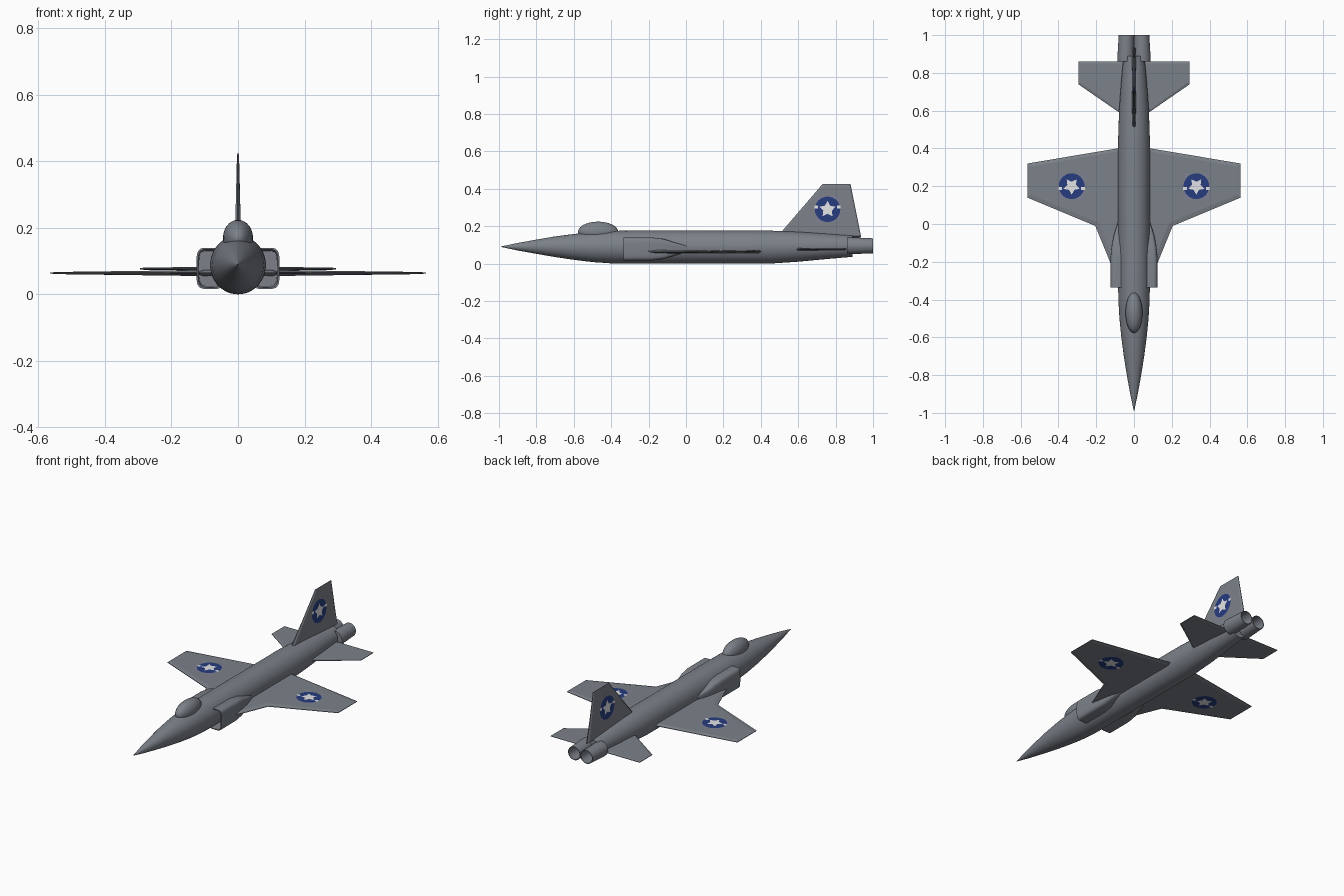
import bpy, bmesh
from math import sin, cos, pi, copysign, radians
from mathutils import Vector

cube = bpy.data.objects.get("Cube")
if cube:
    bpy.data.objects.remove(cube, do_unlink=True)


def material(name, rgb):
    m = bpy.data.materials.new(name)
    m.use_nodes = True
    m.diffuse_color = (*rgb, 1)
    m.node_tree.nodes["Principled BSDF"].inputs["Base Color"].default_value = (*rgb, 1)
    return m


GREY = material("airframe grey", (0.20, 0.22, 0.25))
PALE = material("faded blue grey", (0.21, 0.22, 0.30))
BLUE = material("insignia blue", (0.02, 0.045, 0.21))
WHITE = material("insignia white", (0.80, 0.80, 0.83))


def finish(bm, name, mats, mirror=False, smooth=None):
    """Turn a bmesh into an object, optionally mirrored and smooth shaded."""
    mesh = bpy.data.meshes.new(name)
    bm.to_mesh(mesh)
    bm.free()
    for m in mats:
        mesh.materials.append(m)
    ob = bpy.data.objects.new(name, mesh)
    bpy.context.collection.objects.link(ob)
    if mirror:
        ob.modifiers.new("Mirror", "MIRROR").use_mirror_merge = False
    if smooth:
        bpy.ops.object.select_all(action="DESELECT")
        ob.select_set(True)
        bpy.context.view_layer.objects.active = ob
        bpy.ops.object.shade_smooth_by_angle(angle=radians(smooth))
    return ob


def loft(name, sections, power=2, sides=40, mirror=False):
    """Skin rounded sections (y, centre x, centre z, half width, half height)."""
    bm = bmesh.new()
    rings = []
    for y, cx, cz, hw, hh in sections:
        ring = []
        for i in range(sides):
            c, s = cos(2 * pi * i / sides), sin(2 * pi * i / sides)
            x = copysign(abs(c) ** (2 / power), c)
            z = copysign(abs(s) ** (2 / power), s)
            ring.append(bm.verts.new((cx + hw * x, y, cz + hh * z)))
        rings.append(ring)
    for a, b in zip(rings, rings[1:]):
        for i in range(sides):
            j = (i + 1) % sides
            bm.faces.new((a[i], a[j], b[j], b[i]))
    bm.faces.new(rings[0])
    bm.faces.new(rings[-1])
    bmesh.ops.recalc_face_normals(bm, faces=bm.faces)
    return finish(bm, name, [GREY], mirror, 35)


def taper(root, tip, t_root, t_tip):
    """Half thickness as a linear function of the span."""
    return lambda a: t_root + (t_tip - t_root) * (a - root) / (tip - root)


def airfoil(name, outline, place, thick, inset, mirror=False):
    """Thin surface with bevelled edges from a (span, y) outline."""
    bm = bmesh.new()
    edge = 0.0015
    sheets = [[bm.verts.new(place(a, b, s * edge)) for a, b in outline] for s in (1, -1)]
    caps = [bm.faces.new(v) for v in sheets]
    for i in range(len(outline)):
        j = (i + 1) % len(outline)
        bm.faces.new((sheets[0][i], sheets[0][j], sheets[1][j], sheets[1][i]))
    bmesh.ops.recalc_face_normals(bm, faces=bm.faces)
    bmesh.ops.inset_individual(bm, faces=caps, thickness=inset)
    # Raise the inset faces to the full thickness
    origin, span, out = place(0, 0, 0), place(1, 0, 0) - place(0, 0, 0), place(0, 0, 1) - place(0, 0, 0)
    for face, s in zip(caps, (1, -1)):
        for v in face.verts:
            a = (v.co - origin).dot(span)
            v.co += out * s * (thick(a) - edge)
    bmesh.ops.recalc_face_normals(bm, faces=bm.faces)
    return finish(bm, name, [GREY], mirror)


def box(u, v, hu, hv):
    return [(u - hu, v - hv), (u + hu, v - hv), (u + hu, v + hv), (u - hu, v + hv)]


def roundel(name, locate, place, thick, mirror=False):
    """Painted star badge laid on both sides of a surface."""
    disc = [(0.068 * cos(pi * i / 16), 0.068 * sin(pi * i / 16)) for i in range(32)]
    star = []
    for i in range(10):
        r = 0.024 if i % 2 else 0.045
        star.append((r * sin(pi * i / 5), r * cos(pi * i / 5)))
    layers = [(box(0, 0, 0.068, 0.068), 0, 0.001), (disc, 1, 0.002), (star, 2, 0.003)]
    layers += [(box(s * 0.06, 0.012, 0.01, 0.008), 2, 0.003) for s in (1, -1)]
    bm = bmesh.new()
    out = place(0, 0, 1) - place(0, 0, 0)
    for points, index, lift in layers:
        for s in (1, -1):
            verts = []
            for u, v in points:
                a, b = locate(u, v)
                verts.append(bm.verts.new(place(a, b, s * (thick(a) + lift))))
            face = bm.faces.new(verts)
            face.material_index = index
            face.normal_update()
            if face.normal.dot(out) * s < 0:
                face.normal_flip()
    return finish(bm, name, [PALE, BLUE, WHITE], mirror)


# Fuselage with pointed nose and tapered tail
profile = [(-0.99, 0.001, 0.001, 0.09), (-0.9, 0.020, 0.020, 0.09), (-0.8, 0.038, 0.038, 0.09),
           (-0.7, 0.054, 0.055, 0.09), (-0.6, 0.067, 0.069, 0.089), (-0.5, 0.077, 0.08, 0.088),
           (-0.4, 0.083, 0.087, 0.088), (-0.3, 0.084, 0.088, 0.088), (0.45, 0.084, 0.088, 0.088),
           (0.6, 0.079, 0.08, 0.09), (0.75, 0.068, 0.068, 0.092), (0.89, 0.055, 0.057, 0.093)]
loft("fuselage", [(y, 0, z, w, h) for y, w, h, z in profile], sides=48)

# Canopy
bm = bmesh.new()
bmesh.ops.create_uvsphere(bm, u_segments=32, v_segments=20, radius=1)
for v in bm.verts:
    v.co = Vector((v.co.x * 0.045, -0.47 + v.co.y * 0.107, 0.17 + v.co.z * 0.054))
finish(bm, "canopy", [GREY], smooth=60)

# Side air intakes, hollow at the front and faired at the back
loft("air_intake", [(-0.2, 0.083, 0.078, 0.034, 0.053), (-0.335, 0.083, 0.078, 0.037, 0.057),
                    (-0.335, 0.083, 0.078, 0.042, 0.062), (-0.18, 0.083, 0.078, 0.042, 0.061),
                    (-0.12, 0.079, 0.078, 0.040, 0.054), (-0.06, 0.072, 0.078, 0.035, 0.035),
                    (0.01, 0.06, 0.078, 0.025, 0.015)], power=4.5, mirror=True)

# Twin exhaust nozzles
loft("exhaust_nozzle", [(0.86, 0.043, 0.095, 0.044, 0.044), (0.88, 0.043, 0.095, 0.045, 0.045),
                        (1.0, 0.041, 0.095, 0.040, 0.040), (1.0, 0.041, 0.095, 0.036, 0.036),
                        (0.9, 0.043, 0.095, 0.036, 0.036)], sides=32, mirror=True)


# Wings with leading edge strakes
def on_wing(a, b, n):
    return Vector((a, b, 0.064 + n))


wing_thick = taper(0.03, 0.565, 0.010, 0.003)
airfoil("wing", [(0.03, -0.25), (0.115, -0.23), (0.205, -0.01), (0.565, 0.14), (0.565, 0.32),
                 (0.03, 0.41)], on_wing, wing_thick, 0.025, True)
roundel("wing_roundel", lambda u, v: (0.33 + u, 0.2 - v), on_wing, wing_thick, True)


# Tailplanes
def on_tail(a, b, n):
    return Vector((a, b, 0.077 + n))


airfoil("tailplane", [(0.02, 0.55), (0.295, 0.74), (0.295, 0.86), (0.02, 0.86)],
        on_tail, taper(0.02, 0.295, 0.007, 0.003), 0.015, True)


# Vertical fin
def on_fin(a, b, n):
    return Vector((n, b, a))


fin_thick = taper(0.14, 0.425, 0.010, 0.003)
airfoil("tail_fin", [(0.14, 0.485), (0.425, 0.73), (0.425, 0.88), (0.14, 0.937)],
        on_fin, fin_thick, 0.012)
roundel("fin_roundel", lambda u, v: (0.29 + v, 0.757 + u), on_fin, fin_thick)
